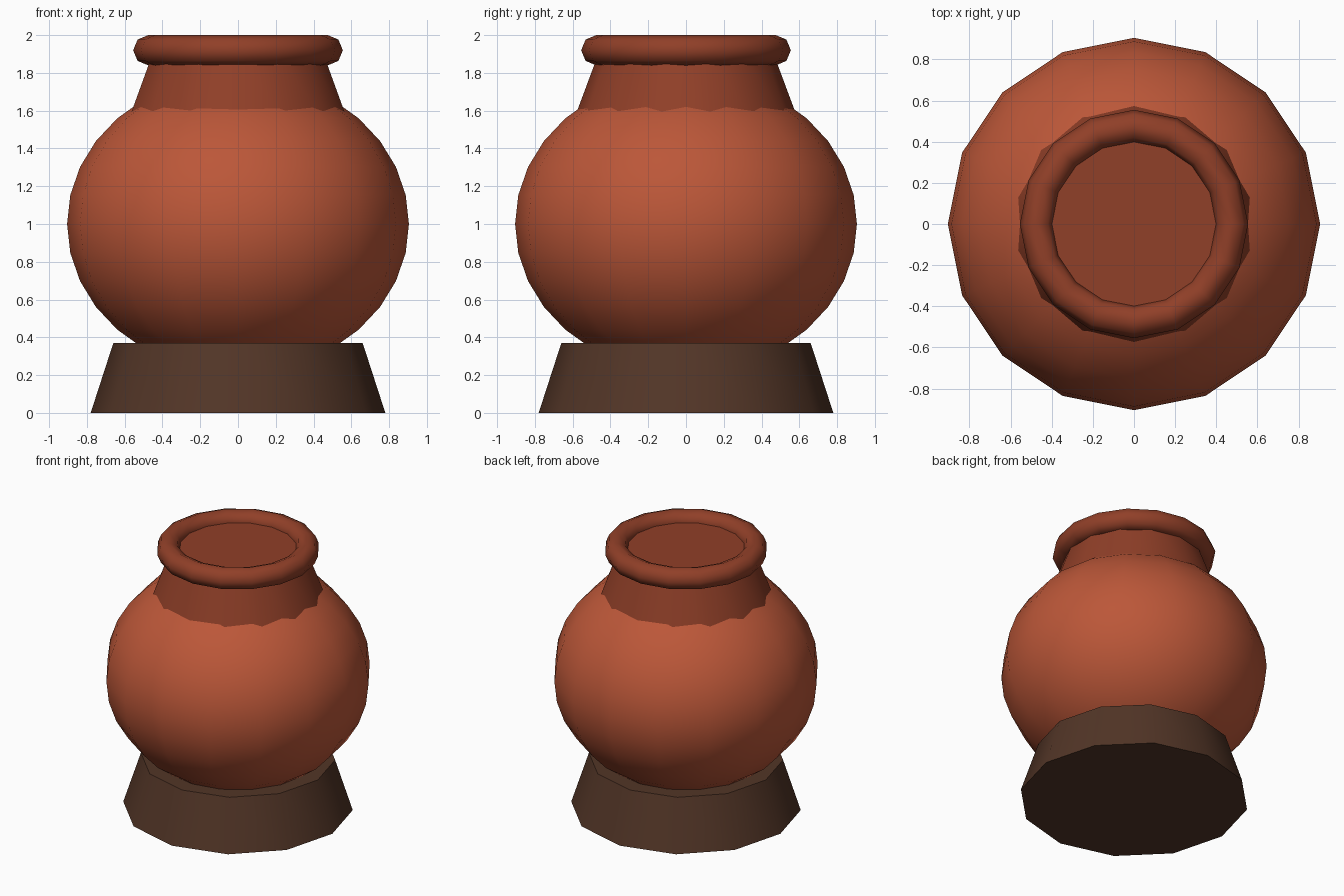
import bpy
import math

if "Cube" in bpy.data.objects:
    bpy.data.objects.remove(bpy.data.objects["Cube"])


def material(name, rgb):
    mat = bpy.data.materials.new(name)
    mat.diffuse_color = (*rgb, 1.0)
    mat.use_nodes = True
    mat.node_tree.nodes["Principled BSDF"].inputs["Base Color"].default_value = mat.diffuse_color
    return mat


def finish(name, mat, angle):
    obj = bpy.context.object
    obj.name = name
    obj.data.materials.append(mat)
    bpy.ops.object.shade_smooth_by_angle(angle=math.radians(angle))
    return obj


def frustum(name, sides, r_low, r_high, z_low, z_high, mat):
    bpy.ops.mesh.primitive_cone_add(
        vertices=sides, radius1=r_low, radius2=r_high, depth=z_high - z_low,
        location=(0, 0, (z_low + z_high) / 2))
    return finish(name, mat, 40)


clay = material("clay", (0.50, 0.095, 0.040))
dark_clay = material("dark_clay", (0.28, 0.050, 0.021))
wood = material("dark_wood", (0.085, 0.036, 0.020))

# Tapered stand
frustum("base_stand", 12, 0.78, 0.66, 0.0, 0.37, wood)

# Slightly squashed round body
bpy.ops.mesh.primitive_uv_sphere_add(segments=16, ring_count=16, radius=1,
                                     location=(0, 0, 1.0))
bpy.context.object.scale = (0.905, 0.905, 0.79)
bpy.ops.object.transform_apply(location=False, rotation=False, scale=True)
finish("pot_body", clay, 60)

# Neck, whose flat top closes the mouth inside the rim
frustum("neck", 14, 0.602, 0.453, 1.53, 1.93, dark_clay)

# Rolled rim
bpy.ops.mesh.primitive_torus_add(major_segments=16, minor_segments=8,
                                 major_radius=0.475, minor_radius=0.08,
                                 location=(0, 0, 1.92))
finish("rim", dark_clay, 60)
